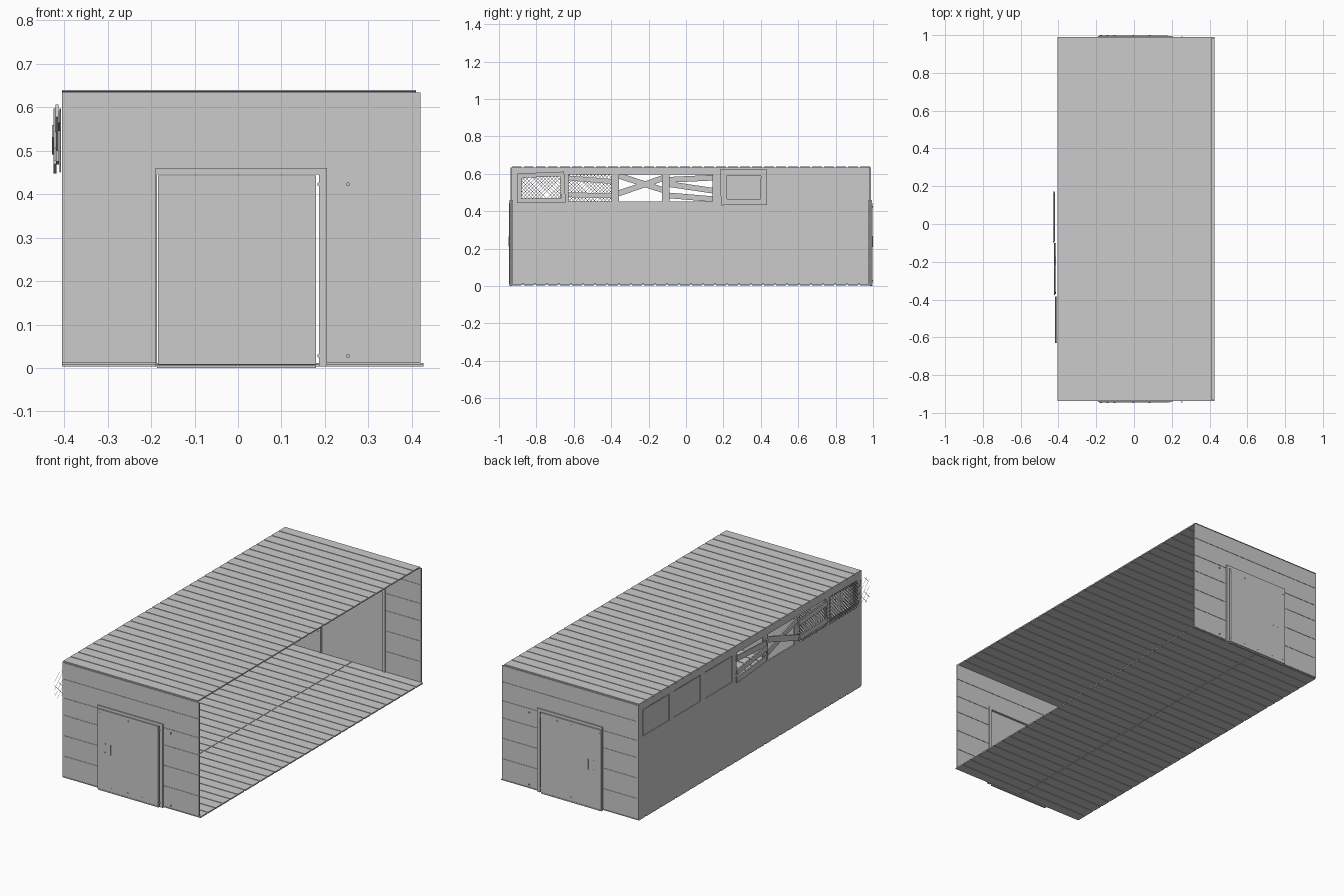
import bpy, bmesh, math
from mathutils import Matrix, Vector

if "Cube" in bpy.data.objects:
    bpy.data.objects.remove(bpy.data.objects["Cube"], do_unlink=True)

# One flat grey for the whole model
TONE = (0.6, 0.6, 0.6, 1)
GREY = bpy.data.materials.new("plain grey")
GREY.use_nodes = True
GREY.diffuse_color = TONE
GREY.node_tree.nodes["Principled BSDF"].inputs["Base Color"].default_value = TONE

# Overall shell limits
X0, X1, XR, XF = -0.405, 0.42, 0.41, 0.427
CY, HALF, TOP = 0.026, 0.963, 0.64
Y0, Y1 = CY - HALF, CY + HALF


def box(bm, x0, x1, y0, y1, z0, z1, turn=0):
    """Add a box, optionally turned about x around its own centre."""
    size = Vector((x1 - x0, y1 - y0, z1 - z0))
    mid = Vector((x0 + x1, y0 + y1, z0 + z1)) / 2
    mat = Matrix.Translation(mid) @ Matrix.Rotation(math.radians(turn), 4, 'X') @ Matrix.Diagonal((*size, 1))
    bmesh.ops.create_cube(bm, size=1, matrix=mat)


def bar(bm, x, a, b, width, depth, extra=0):
    """Add a straight bar in the side wall's plane from a to b, given as (y, z)."""
    a, b = Vector(a), Vector(b)
    mid, d = (a + b) / 2, b - a
    half = d.length / 2 + extra
    box(bm, x - depth / 2, x + depth / 2, mid.x - half, mid.x + half,
        mid.y - width / 2, mid.y + width / 2, math.degrees(math.atan2(d.y, d.x)))


def finish(name, bm):
    me = bpy.data.meshes.new(name)
    bm.to_mesh(me)
    bm.free()
    me.materials.append(GREY)
    bpy.context.collection.objects.link(bpy.data.objects.new(name, me))


def boxes(name, items):
    bm = bmesh.new()
    for it in items:
        box(bm, *it)
    finish(name, bm)


# Roof and floor: cross planks with grooves down to a core sheet
def deck(name, x_spans, z0, z1, x_end):
    n, gap = 30, 0.011
    step = (Y1 - Y0) / n
    boxes(name + "_planks", [(a, b, Y0 + i * step + gap / 2, Y0 + (i + 1) * step - gap / 2, z0, z1)
                             for i in range(n) for a, b in x_spans])
    boxes(name + "_core", [(X0, x_end, Y0, Y1, z0 + 0.0025, z1 - 0.0025)])


deck("roof", [(X0, XR)], TOP - 0.007, TOP, XR)
deck("floor", [(X0, -0.002), (0.002, XF)], 0.004, 0.011, XF)

# End walls, doors and fittings, built once per end
DL, DR, DH = -0.19, 0.205, 0.46
rows = [0.011, 0.125, 0.237, 0.348, 0.442, 0.545, 0.634]


def end_wall(name, s):
    def span(a, b):  # distances outward from the middle of the model
        return sorted((CY + s * a, CY + s * b))

    planks = []
    y = span(HALF - 0.007, HALF)
    for z0, z1 in zip(rows, rows[1:]):
        z0, z1 = z0 + 0.0012, z1 - 0.0012
        if z0 < DH:
            planks += [(X0, DL, *y, z0, z1), (DR, X1, *y, z0, z1)]
            if z1 > DH:
                planks.append((DL, DR, *y, DH, z1))
        else:
            planks.append((X0, X1, *y, z0, z1))
    boxes(name + "_wall_planks", planks)
    y = span(HALF - 0.005, HALF - 0.002)
    boxes(name + "_wall_core", [(X0, DL, *y, 0.011, 0.634), (DR, X1, *y, 0.011, 0.634),
                                (DL, DR, *y, DH, 0.634)])
    # Door frame, leaf and sill
    y = span(HALF - 0.012, HALF + 0.006)
    boxes(name + "_door_frame", [(DL, -0.186, *y, 0.004, DH), (0.187, DR, *y, 0.004, DH),
                                 (DL, DR, *y, 0.445, DH)])
    boxes(name + "_door", [(-0.184, 0.18, *span(HALF - 0.002, HALF + 0.009), 0.008, 0.443)])
    boxes(name + "_door_sill", [(-0.186, 0.18, *span(HALF - 0.004, HALF + 0.007), 0, 0.006)])
    # Thin upright handle
    y = span(HALF + 0.009, HALF + 0.011)
    boxes(name + "_door_handle", [(-0.108, -0.106, *y, 0.21, 0.265)])
    # Bolts along the top and bottom, plus two beside the handle
    spots = [(x, z) for x in (-0.175, -0.103, -0.004, 0.082, 0.187, 0.253) for z in (0.028, 0.423)]
    spots += [(-0.14, 0.213), (-0.14, 0.262)]
    bm = bmesh.new()
    for x, z in spots:
        out = HALF + (0.0085 if x < 0.18 else 0.005)
        m = Matrix.Translation((x, CY + s * out, z)) @ Matrix.Rotation(math.pi / 2, 4, 'X')
        bmesh.ops.create_cone(bm, cap_ends=True, segments=8, radius1=0.0045, radius2=0.0045,
                              depth=0.004, matrix=m)
    finish(name + "_bolts", bm)


end_wall("front", -1)
end_wall("rear", 1)

# Side wall with seven window openings
WZ0, WZ1, WW = 0.452, 0.597, 0.23
XI = X0 + 0.008
starts = [-0.9 + 0.2705 * i for i in range(7)]
wall = [(X0, XI, Y0, Y1, 0.011, WZ0), (X0, XI, Y0, Y1, WZ1, 0.634)]
edges = [Y0] + [v for s in starts for v in (s, s + WW)] + [Y1]
wall += [(X0, XI, edges[i], edges[i + 1], WZ0, WZ1) for i in range(0, len(edges), 2)]
boxes("side_wall", wall)

# Three whole panes at the rear, set in by a narrow groove
for i, s in enumerate(starts[4:]):
    boxes(f"pane_{i + 1}", [(X0 + 0.004, XI, s, s + WW, WZ0, WZ1),
                            (X0 + 0.001, X0 + 0.004, s + 0.004, s + WW - 0.004, WZ0 + 0.004, WZ1 - 0.004)])
boxes("pane_latch", [(XI, XI + 0.003, 0.67, 0.715, 0.544, 0.546)])


# Crooked inner window frames
def inner_frame(name, pts, width):
    bm = bmesh.new()
    for a, b in zip(pts, pts[1:] + pts[:1]):
        bar(bm, XI + 0.006, a, b, width, 0.012, width / 2)
    finish(name, bm)


inner_frame("front_window_frame", [(-0.892, 0.456), (-0.656, 0.459), (-0.663, 0.599), (-0.888, 0.59)], 0.024)
inner_frame("middle_window_frame", [(0.204, 0.449), (0.415, 0.449), (0.417, 0.605), (0.198, 0.605)], 0.034)

# Wire mesh over the two front windows, with loose ends past the corner
def wire_mesh(name, y0, y1, z0, z1, step, thick):
    bm = bmesh.new()
    h = z1 - z0
    k = y0 - h
    while k < y1:
        lo, hi = max(k, y0), min(k + h, y1)
        if hi - lo > 0.004:
            bar(bm, X0 - 0.003, (lo, z0 + lo - k), (hi, z0 + hi - k), thick, thick)
            bar(bm, X0 - 0.005, (lo, z1 - lo + k), (hi, z1 - hi + k), thick, thick)
        k += step
    finish(name, bm)


wire_mesh("front_wire_mesh", -0.9, -0.65, 0.452, 0.597, 0.019, 0.0018)
wire_mesh("second_wire_mesh", -0.635, -0.395, 0.452, 0.597, 0.019, 0.0018)
wire_mesh("loose_wire_ends", -0.9995, -0.9, 0.45, 0.59, 0.04, 0.0007)

# Crooked boards nailed over three windows
boards = {
    "second_window_boards": (-0.411, [(-0.63, 0.577, -0.385, 0.558), (-0.63, 0.488, -0.385, 0.482)], 0.026),
    "third_window_boards": (-0.417, [(-0.365, 0.592, -0.105, 0.507), (-0.37, 0.492, -0.105, 0.583)], 0.031),
    "fourth_window_boards": (-0.421, [(-0.09, 0.568, 0.165, 0.58), (-0.095, 0.545, 0.17, 0.506),
                                      (-0.09, 0.484, 0.165, 0.463)], 0.03),
}
for name, (x, lines, width) in boards.items():
    bm = bmesh.new()
    for i, (ya, za, yb, zb) in enumerate(lines):
        bar(bm, x - 0.004 * (i % 2), (ya, za), (yb, zb), width, 0.007)
    finish(name, bm)
